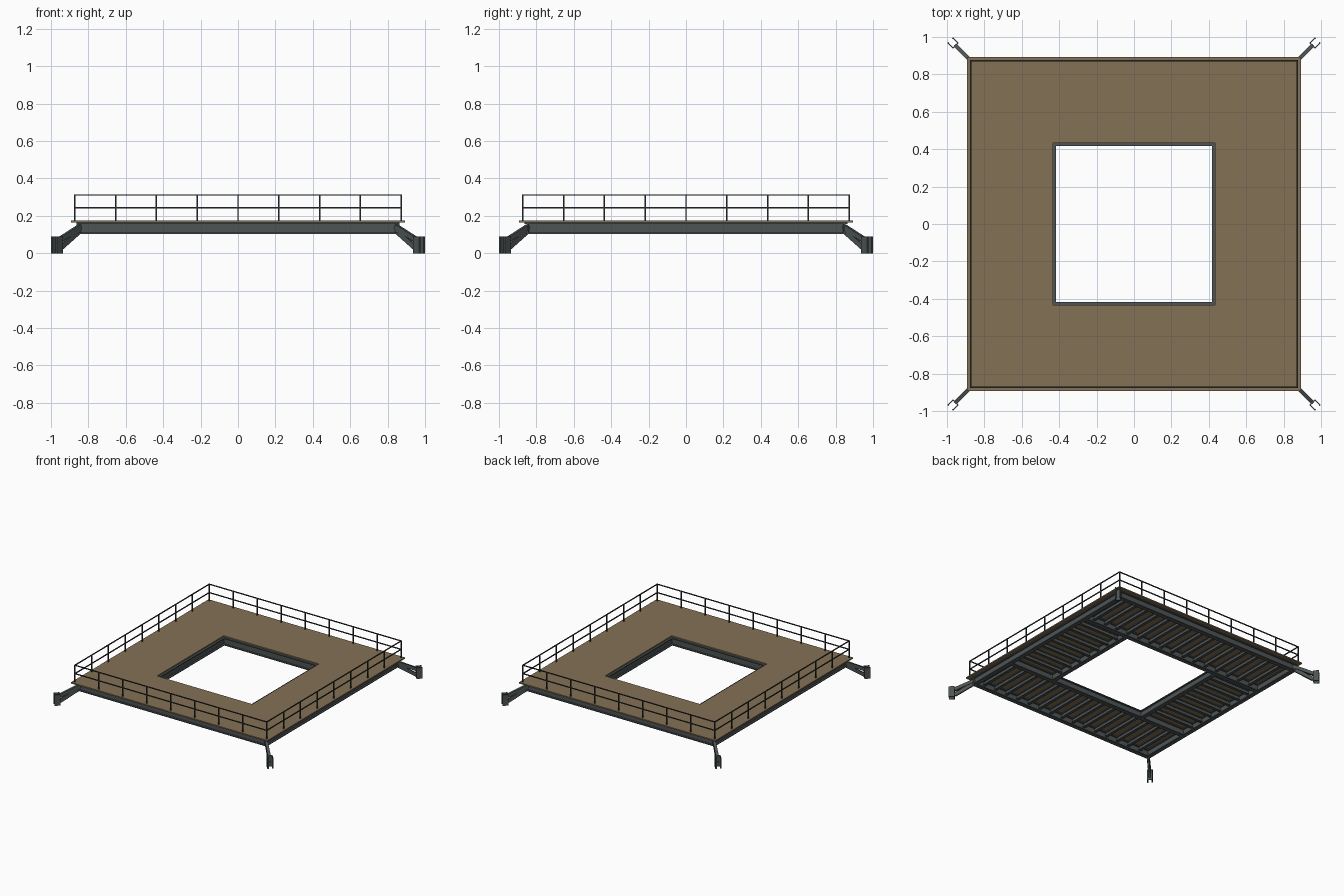
import bpy, bmesh
from mathutils import Vector

if "Cube" in bpy.data.objects:
    bpy.data.objects.remove(bpy.data.objects["Cube"])


def material(name, rgb):
    m = bpy.data.materials.new(name)
    m.diffuse_color = (*rgb, 1)
    m.use_nodes = True
    m.node_tree.nodes["Principled BSDF"].inputs["Base Color"].default_value = m.diffuse_color
    return m


STEEL = material("dark_steel", (0.075, 0.088, 0.09))
RAIL = material("black_rail", (0.03, 0.035, 0.035))
WOOD = material("wood_deck", (0.23, 0.165, 0.09))


def rect(w, h):
    return [(-w / 2, -h / 2), (w / 2, -h / 2), (w / 2, h / 2), (-w / 2, h / 2)]


def ibeam(w, h, t):
    a, b, s = w / 2, h / 2, t / 2
    return [(-a, -b), (a, -b), (a, t - b), (s, t - b), (s, b - t), (a, b - t),
            (a, b), (-a, b), (-a, b - t), (-s, b - t), (-s, t - b), (-a, t - b)]


def bar(bm, p, q, profile):
    """Sweep a (side, up) profile from p to q."""
    p, q = Vector(p), Vector(q)
    d = (q - p).normalized()
    side = d.cross(Vector((0, 0, 1)))
    side = side.normalized() if side.length > 1e-4 else Vector((1, 0, 0))
    up = side.cross(d)
    ends = [[bm.verts.new(c + side * s + up * u) for s, u in profile] for c in (p, q)]
    n = len(profile)
    for i in range(n):
        j = (i + 1) % n
        bm.faces.new((ends[0][i], ends[0][j], ends[1][j], ends[1][i]))
    bm.faces.new(ends[0])
    bm.faces.new(ends[1])


def build(name, bars, mat):
    bm = bmesh.new()
    for b in bars:
        bar(bm, *b)
    bmesh.ops.recalc_face_normals(bm, faces=bm.faces)
    me = bpy.data.meshes.new(name)
    bm.to_mesh(me)
    bm.free()
    ob = bpy.data.objects.new(name, me)
    bpy.context.collection.objects.link(ob)
    me.materials.append(mat)
    return ob


# Deck: square ring of flat boards around the central opening
OUT, HOLE, Z0, Z1 = 0.893, 0.433, 0.164, 0.174
bm = bmesh.new()
rings = [[bm.verts.new((r * x, r * y, z)) for x, y in ((-1, -1), (1, -1), (1, 1), (-1, 1))]
         for r, z in ((OUT, Z0), (OUT, Z1), (HOLE, Z1), (HOLE, Z0))]
for a, b in zip(rings, rings[1:] + rings[:1]):
    for i in range(4):
        j = (i + 1) % 4
        bm.faces.new((a[i], a[j], b[j], b[i]))
bmesh.ops.recalc_face_normals(bm, faces=bm.faces)
mesh = bpy.data.meshes.new("deck")
bm.to_mesh(mesh)
bm.free()
mesh.materials.append(WOOD)
bpy.context.collection.objects.link(bpy.data.objects.new("deck", mesh))

# Main girders: outer square, two full-length inner girders, two short headers
main = ibeam(0.034, 0.06, 0.007)
ZB, E, I = 0.134, 0.846, 0.433
girders = []
for s in (-1, 1):
    girders += [((-E - .017, s * E, ZB), (E + .017, s * E, ZB), main),
                ((s * E, -E + .004, ZB), (s * E, E - .004, ZB), main),
                ((-E + .004, s * I, ZB), (E - .004, s * I, ZB), main),
                ((s * I, -I + .004, ZB), (s * I, I - .004, ZB), main)]
build("girders", girders, STEEL)

# Joists crossing each strip of deck
small = ibeam(0.022, 0.036, 0.005)
ZJ, STEP = 0.146, 0.1083
joists = []
for s in (-1, 1):
    for k in range(-7, 8):
        joists.append(((k * STEP, s * I, ZJ), (k * STEP, s * E, ZJ), small))
    for k in range(-3, 4):
        joists.append(((s * I, k * STEP, ZJ), (s * E, k * STEP, ZJ), small))
build("joists", joists, STEEL)

# Guard rail: posts and two horizontal rails on every side
R, TOP = 0.872, 0.312
post, rail = rect(0.008, 0.008), rect(0.007, 0.007)
posts, rails = [], []
for s in (-1, 1):
    for k in range(-4, 5):
        t = k * R / 4
        posts.append(((t, s * R, Z1 - .004), (t, s * R, TOP), post))
        if abs(k) < 4:
            posts.append(((s * R, t, Z1 - .004), (s * R, t, TOP), post))
    for z in (0.243, TOP):
        rails += [((-R - .0035, s * R, z), (R + .0035, s * R, z), rail),
                  ((s * R, -R, z), (s * R, R, z), rail)]
build("rail_posts", posts, RAIL)
build("guard_rails", rails, RAIL)

# Corner brackets: sloping arm ending in an open, thin-walled upright sleeve
arms, sleeves = [], []
for sx in (-1, 1):
    for sy in (-1, 1):
        def P(r, z):
            return (sx * r, sy * r, z)
        arms += [(P(.845, .142), P(.953, .072), rect(.022, .026)),
                 (P(.845, .122), P(.953, .026), rect(.014, .028))]
        o = Vector((sx, sy, 0)).normalized()
        t = Vector((-o.y, o.x, 0))
        c = Vector(P(.968, .045))
        wall = rect(.005, .09)
        for k in (-1, 1):
            sleeves.append((c + t * k * .0195 - o * .022, c + t * k * .0195 + o * .022, wall))
        sleeves.append((c - o * .0195 - t * .022, c - o * .0195 + t * .022, wall))
        for k in (-1, 1):
            sleeves.append((c + o * .0195 + t * k * .022, c + o * .0195 + t * k * .012, wall))
build("corner_arms", arms, STEEL)
build("corner_sleeves", sleeves, STEEL)
